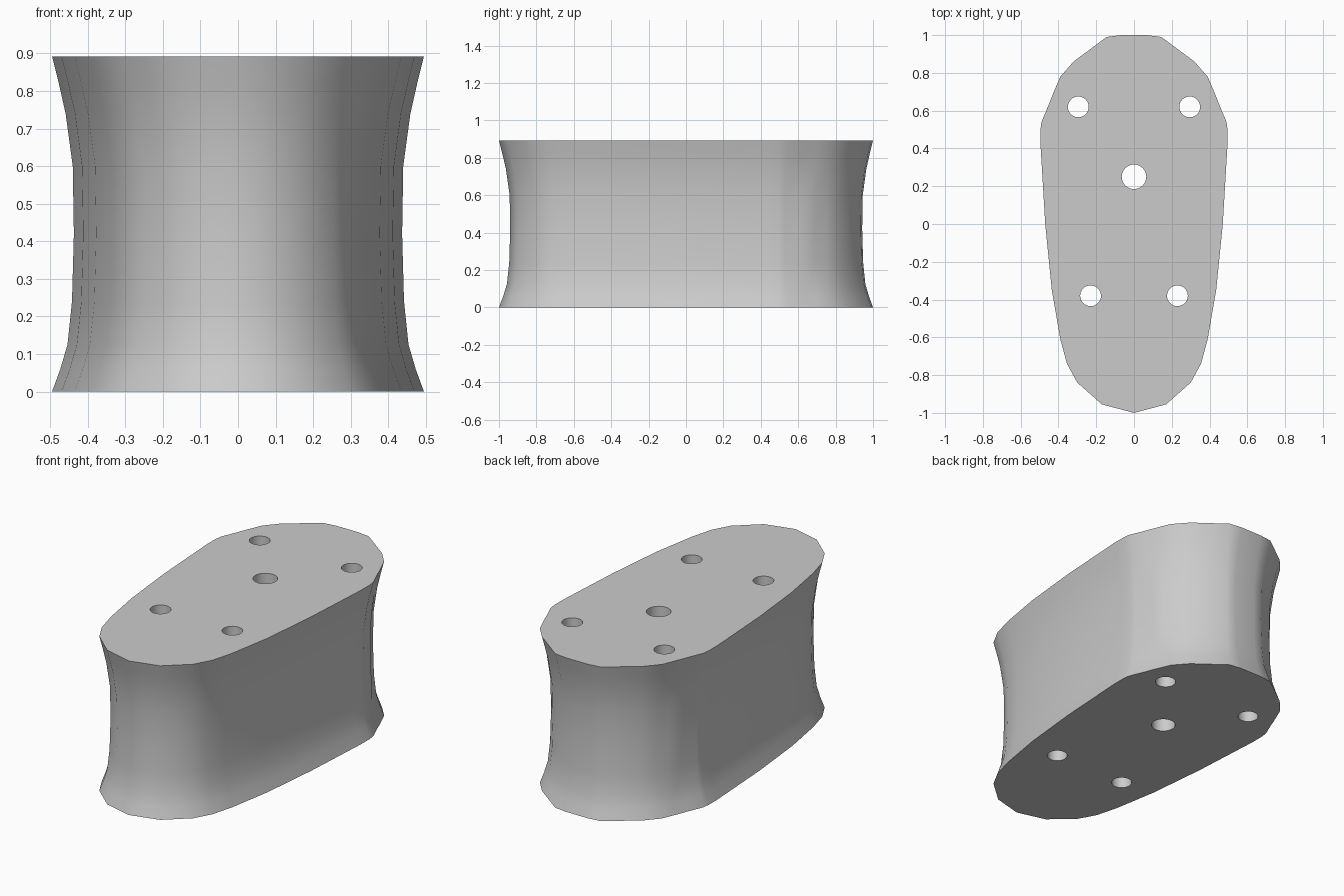
import bpy
import bmesh
import math
from mathutils import Vector

cube = bpy.data.objects.get("Cube")
if cube:
    bpy.data.objects.remove(cube, do_unlink=True)

grey = bpy.data.materials.new("light_grey")
grey.use_nodes = True
COLOUR = (0.6, 0.6, 0.6, 1)
grey.diffuse_color = COLOUR
grey.node_tree.nodes["Principled BSDF"].inputs["Base Color"].default_value = COLOUR

# Half outline of the egg-shaped block, from the front tip to the back
HALF = [(0, -1), (0.17, -0.955), (0.3, -0.84), (0.355, -0.74), (0.39, -0.61),
        (0.435, -0.35), (0.47, 0.0), (0.495, 0.42), (0.495, 0.5), (0.49, 0.54),
        (0.452, 0.63), (0.437, 0.67), (0.42, 0.71), (0.39, 0.78), (0.32, 0.86),
        (0.145, 0.99), (0.07, 1.0)]
RIDGE_Y = 0.67
# Height and inward waist of each ring
LEVELS = [(0, 0), (0.06, 0.022), (0.125, 0.041), (0.24, 0.053), (0.42, 0.058),
          (0.6, 0.055), (0.74, 0.036), (0.82, 0.018), (0.892, 0)]

outline = [Vector(p) for p in HALF]
outline += [Vector((-x, y)) for x, y in reversed(HALF) if x > 0]
count = len(outline)


def inward(i):
    """Mitred inward direction at an outline corner."""
    a, b, c = outline[i - 1], outline[i], outline[(i + 1) % count]
    d, e = (b - a).normalized(), (c - b).normalized()
    n, m = Vector((-d.y, d.x)), Vector((-e.y, e.x))
    return (n + m) / (1 + n.dot(m))


# Waisted block lofted through the rings
bm = bmesh.new()
rings = []
for z, waist in LEVELS:
    ring = []
    for i, p in enumerate(outline):
        bulge = 0.01 if p.y == Vector((0, RIDGE_Y)).y and waist > 0.05 else 0
        q = p + inward(i) * (waist - bulge)
        ring.append(bm.verts.new((q.x, q.y, z)))
    rings.append(ring)
for low, high in zip(rings, rings[1:]):
    for i in range(count):
        j = (i + 1) % count
        bm.faces.new((low[i], low[j], high[j], high[i]))
bm.faces.new(rings[0][::-1])
bm.faces.new(rings[-1])
mesh = bpy.data.meshes.new("waisted_block")
bm.to_mesh(mesh)
bm.free()
block = bpy.data.objects.new("waisted_block", mesh)
bpy.context.collection.objects.link(block)
mesh.materials.append(grey)

# Five vertical through holes
HOLES = [(0, 0.25, 0.065)]
for side in (-1, 1):
    HOLES += [(side * 0.295, 0.62, 0.055), (side * 0.23, -0.38, 0.055)]
bpy.context.view_layer.objects.active = block
for x, y, r in HOLES:
    bpy.ops.mesh.primitive_cylinder_add(vertices=32, radius=r, depth=2, location=(x, y, 0.45))
    cutter = bpy.context.object
    cutter.name = "hole_cutter"
    cutter.hide_render = True
    cutter.data.materials.append(grey)
    bpy.context.view_layer.objects.active = block
    cut = block.modifiers.new("hole", "BOOLEAN")
    cut.operation = "DIFFERENCE"
    cut.solver = "EXACT"
    cut.object = cutter
    bpy.ops.object.modifier_apply(modifier=cut.name)
    bpy.data.objects.remove(cutter, do_unlink=True)

# Smooth walls with crisp rims
bpy.ops.object.select_all(action="DESELECT")
block.select_set(True)
bpy.context.view_layer.objects.active = block
bpy.ops.object.shade_smooth_by_angle(angle=math.radians(35))
